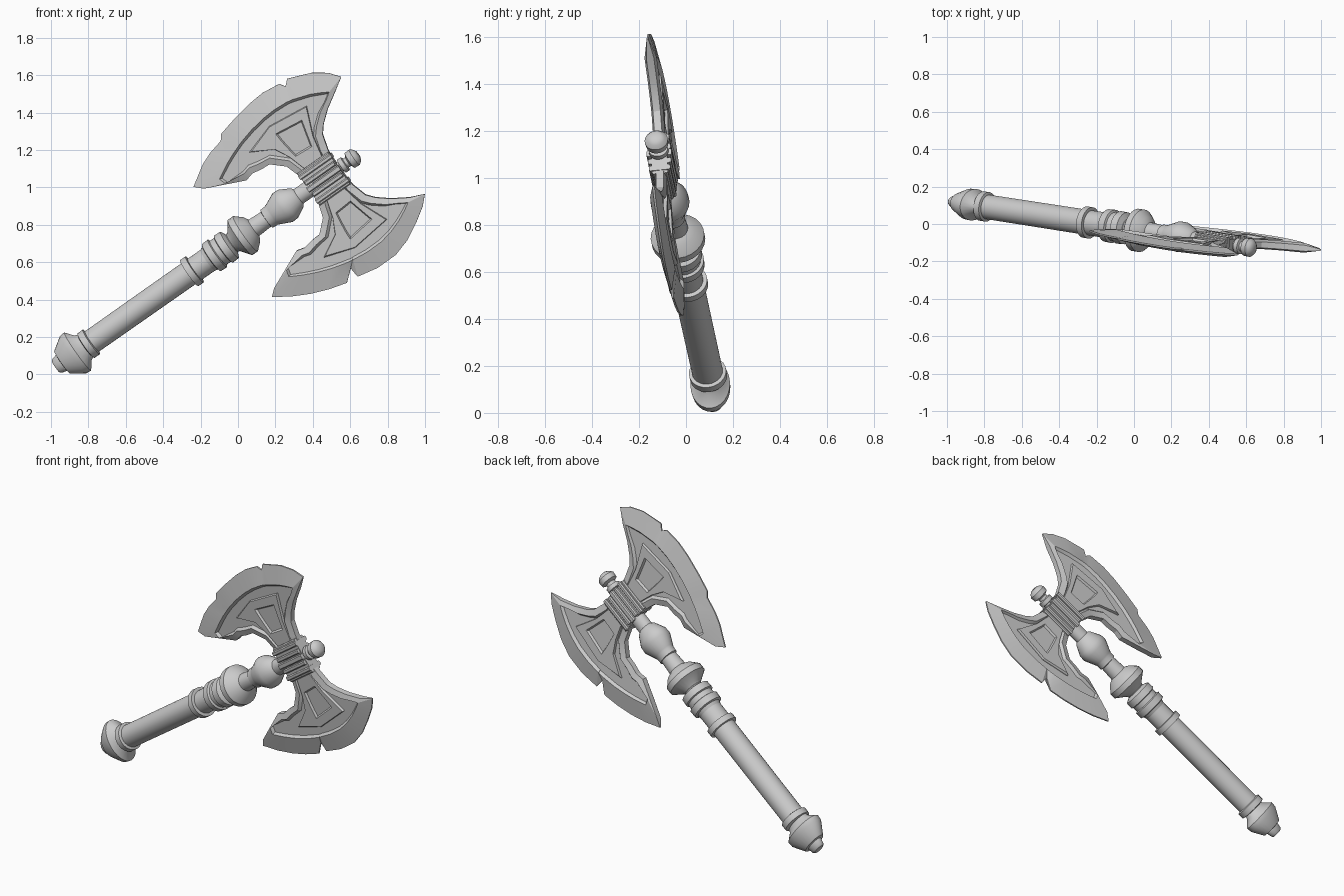
import bpy, bmesh, math
from mathutils import Vector, Matrix

if "Cube" in bpy.data.objects:
    bpy.data.objects.remove(bpy.data.objects["Cube"])

mat = bpy.data.materials.new("light_grey")
mat.use_nodes = True
GREY = (0.6, 0.6, 0.6, 1)
mat.diffuse_color = GREY
mat.node_tree.nodes["Principled BSDF"].inputs["Base Color"].default_value = GREY

# Axe frame: local x runs up the handle, y across the blades, z out of the front face
u = Vector((0.812, -0.126, 0.57)).normalized()
n = u.cross(Vector((-0.57, -0.033, 0.81))).normalized()
v = n.cross(u)
FRAME = Matrix.Translation((0.45, -0.10, 1.04)) @ Matrix((u, v, n)).transposed().to_4x4()


def finish(name, bm, angle=35):
    bmesh.ops.recalc_face_normals(bm, faces=bm.faces)
    me = bpy.data.meshes.new(name)
    bm.to_mesh(me)
    bm.free()
    ob = bpy.data.objects.new(name, me)
    bpy.context.collection.objects.link(ob)
    me.materials.append(mat)
    ob.matrix_world = FRAME
    bpy.ops.object.select_all(action='DESELECT')
    ob.select_set(True)
    bpy.context.view_layer.objects.active = ob
    bpy.ops.object.shade_smooth_by_angle(angle=math.radians(angle))
    return ob


def add_loft(bm, loops):
    """Skin a chain of equal-length loops and cap both ends."""
    rings = [[bm.verts.new(p) for p in loop] for loop in loops]
    for a, b in zip(rings, rings[1:]):
        for i in range(len(a)):
            j = (i + 1) % len(a)
            bm.faces.new((a[i], a[j], b[j], b[i]))
    bm.faces.new(rings[0])
    bm.faces.new(rings[-1])


def lathe(name, profile, depth=1.0, sides=24):
    """Turned part along the handle; depth flattens it front to back."""
    bm = bmesh.new()
    add_loft(bm, [[(s, r * math.cos(2 * math.pi * k / sides),
                    depth * r * math.sin(2 * math.pi * k / sides))
                   for k in range(sides)] for s, r in profile])
    return finish(name, bm)


# Handle and its turned fittings: (position along the handle, radius)
lathe("grip", [(-1.56, .066), (-.70, .068)])
lathe("pommel", [(-1.755, .035), (-1.745, .045), (-1.715, .052), (-1.712, .074),
                 (-1.64, .122), (-1.61, .125), (-1.575, .08), (-1.54, .066)], depth=.68)
lathe("pommel_ring", [(-1.56, .066), (-1.555, .08), (-1.52, .08), (-1.515, .066)])
lathe("grip_ring", [(-.878, .06), (-.875, .085), (-.84, .085), (-.837, .06)])
lathe("collar", [(-.76, .066), (-.735, .074), (-.73, .088), (-.69, .09), (-.685, .078),
                 (-.655, .078), (-.65, .088), (-.61, .086), (-.595, .055), (-.57, .055)])
lathe("large_bulge", [(-.60, .05), (-.58, .062), (-.54, .115), (-.505, .115),
                      (-.465, .08), (-.45, .052), (-.34, .046)])
lathe("small_bulge", [(-.37, .045), (-.365, .058), (-.335, .06), (-.325, .064), (-.26, .094),
                      (-.225, .092), (-.165, .06), (-.155, .046), (-.05, .046)], depth=.88)
lathe("top_knob", [(.09, .03), (.125, .03), (.128, .042), (.152, .042), (.156, .028),
                   (.172, .028), (.182, .048), (.212, .05), (.228, .038), (.238, .022)])

# Hub: ridged straps running along the handle between the blades
bm = bmesh.new()
for t, half, thick, s0, s1 in [(0, .105, .034, -.085, .115), (-.078, .013, .046, -.09, .12),
                               (.078, .013, .046, -.09, .12), (-.036, .013, .050, -.08, .11),
                               (.036, .013, .050, -.08, .11), (0, .016, .054, -.09, .12)]:
    c = .006
    section = [(t - half, -thick + c), (t - half + c, -thick), (t + half - c, -thick),
               (t + half, -thick + c), (t + half, thick - c), (t + half - c, thick),
               (t - half + c, thick), (t - half, thick - c)]
    add_loft(bm, [[(s, y, z) for y, z in section] for s in (s0, s1)])
finish("hub_straps", bm, 25)

# Blade sides: (outer s, outer t, inner s, inner t), from the lower tip round the root
SIDE = [(-.545, .325, -.435, .285), (-.333, .231, -.32, .268), (-.285, .243, -.28, .278),
        (-.232, .233, -.225, .265), (-.181, .23, -.160, .258), (-.113, .168, -.082, .185),
        (-.086, .084, -.055, .10), (-.08, .05, -.05, .085), (.112, .05, .08, .085),
        (.121, .116, .086, .13), (.145, .198, .11, .212), (.18, .24, .145, .252),
        (.245, .293, .205, .302), (.33, .345, .265, .335)]
# Chipped cutting edges, from the upper tip back to the lower tip
UPPER_EDGE = [(.405, .392), (.36, .45), (.286, .502), (.161, .55), (.13, .522), (.11, .552),
              (.01, .564), (-.084, .557), (-.20, .536), (-.30, .512), (-.325, .482),
              (-.41, .462), (-.477, .435), (-.588, .365)]
LOWER_EDGE = [(.408, .377), (.36, .425), (.282, .475), (.19, .525), (.091, .555), (-.03, .556),
              (-.145, .533), (-.15, .476), (-.212, .527), (-.31, .50), (-.404, .464),
              (-.50, .415), (-.586, .358)]
# Raised frame: (outer s, outer t, window s, window t)
PANEL = [(.164, .372, .10, .325), (-.064, .398, -.058, .345), (-.233, .345, -.056, .30),
         (-.113, .281, -.05, .25), (-.07, .199, -.043, .20), (-.04, .10, -.04, .185),
         (.075, .10, .062, .178), (.10, .222, .075, .23)]


def panel_edge(s):
    """Inner border of the bevel behind the cutting edge."""
    s *= .76
    return s, .455 - (1.1 if s > .02 else .62) * (s - .02) ** 2


def toward(a, b, dist):
    """Point beyond b on the line from a, by dist."""
    d = (Vector(b) - Vector(a)).normalized() * dist
    return b[0] + d.x, b[1] + d.y


def blade(name, edge, sign):
    outer = [p[:2] for p in SIDE] + edge
    inner = [p[2:] for p in SIDE] + [panel_edge(p[0]) for p in edge]
    floor = [toward(a, b, .014) for a, b in zip(outer, inner)]
    thin = [.016] * len(SIDE) + [.004] * len(edge)

    def ring(pts, w):
        return [(s, t * sign, h) for (s, t), h in zip(pts, w)]
    half = [(floor, [.011] * len(outer)), (inner, [.026] * len(outer)), (outer, thin)]
    bm = bmesh.new()
    add_loft(bm, [ring(p, w) for p, w in half]
             + [ring(p, [-h for h in w]) for p, w in reversed(half)])
    finish(name, bm, 22)

    # Raised frame with a sunken window on both faces
    out = [p[:2] for p in PANEL]
    win = [p[2:] for p in PANEL]
    top = [(a[0] * .93 + b[0] * .07, a[1] * .93 + b[1] * .07) for a, b in zip(out, win)]
    sunk = [(s * .9 + .001, t * .9 + .026) for s, t in win]
    bm = bmesh.new()
    for f in (1, -1):
        add_loft(bm, [ring(p, [f * h] * len(out)) for p, h in
                      ((out, .005), (out, .018), (top, .026), (win, .026), (sunk, .014))])
    finish(name + "_frame", bm, 22)


blade("upper_blade", UPPER_EDGE, 1)
blade("lower_blade", LOWER_EDGE, -1)
